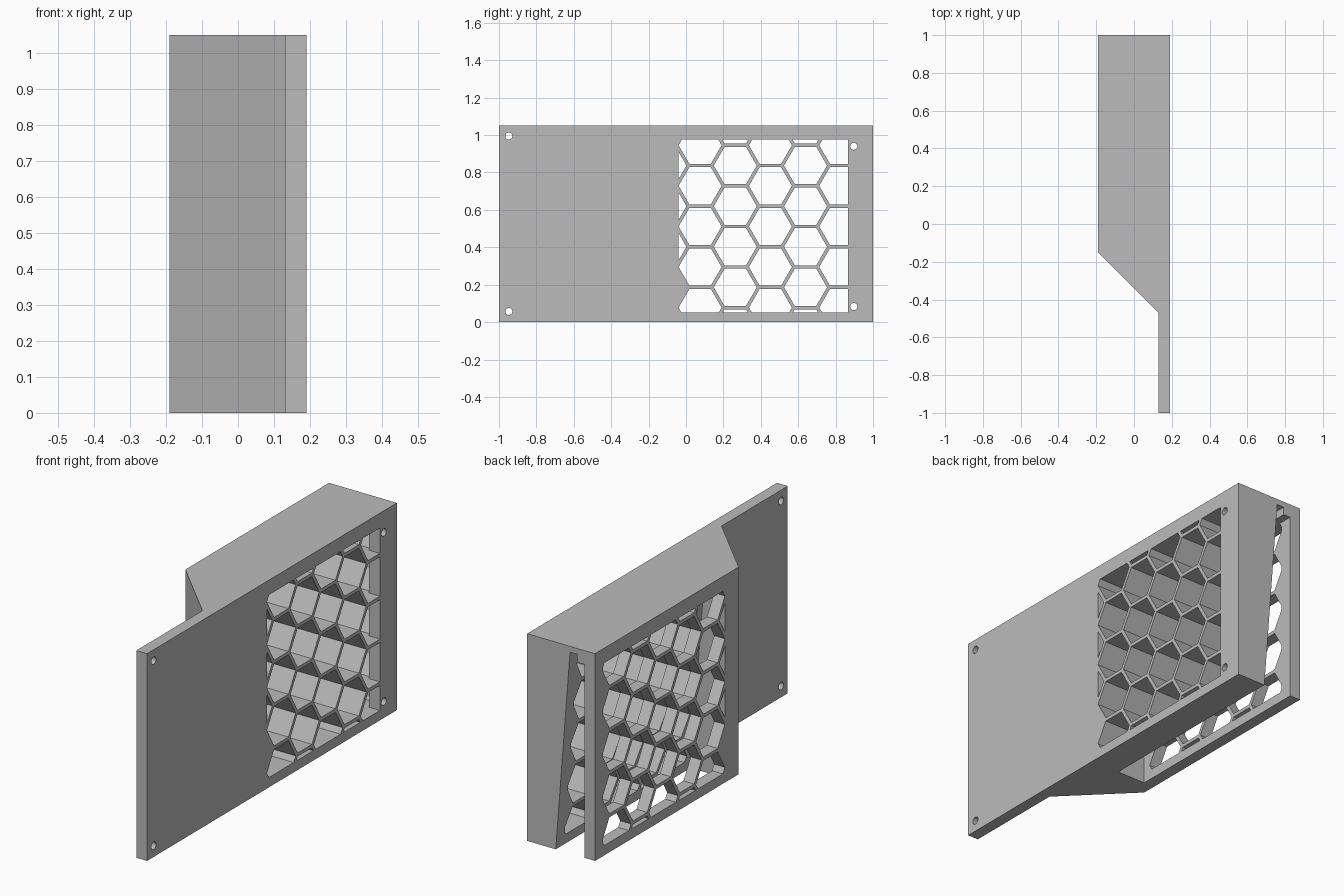
import bpy
import bmesh
from math import sin, cos, radians, sqrt

cube = bpy.data.objects.get("Cube")
if cube:
    bpy.data.objects.remove(cube)

grey = bpy.data.materials.new("plain grey")
grey.use_nodes = True
grey.diffuse_color = (0.5, 0.5, 0.5, 1)
grey.node_tree.nodes["Principled BSDF"].inputs["Base Color"].default_value = (0.5, 0.5, 0.5, 1)


def prisms(name, outlines, axis, lo, hi):
    """One object made of closed prisms, extruded along an axis."""
    bm = bmesh.new()
    for pts in outlines:
        rings = []
        for level in (lo, hi):
            ring = []
            for p in pts:
                co = list(p)
                co.insert(axis, level)
                ring.append(bm.verts.new(co))
            rings.append(ring)
        a, b = rings
        bm.faces.new(a)
        bm.faces.new(b[::-1])
        for i in range(len(pts)):
            j = (i + 1) % len(pts)
            bm.faces.new((a[i], b[i], b[j], a[j]))
    bmesh.ops.recalc_face_normals(bm, faces=bm.faces)
    mesh = bpy.data.meshes.new(name)
    bm.to_mesh(mesh)
    bm.free()
    mesh.materials.append(grey)
    obj = bpy.data.objects.new(name, mesh)
    bpy.context.collection.objects.link(obj)
    return obj


def cut(target, cutter):
    cutter.hide_render = True
    mod = target.modifiers.new("cut", "BOOLEAN")
    mod.operation = "DIFFERENCE"
    mod.solver = "EXACT"
    mod.object = cutter
    bpy.context.view_layer.objects.active = target
    bpy.ops.object.modifier_apply(modifier=mod.name)
    bpy.data.objects.remove(cutter)


def polygon(cy, cz, radius, sides):
    return [(cy + radius * cos(radians(360 * i / sides)),
             cz + radius * sin(radians(360 * i / sides))) for i in range(sides)]


def clip(pts, k, limit, sign):
    """Keep the part of a convex outline on one side of a line."""
    out = []
    for i, q in enumerate(pts):
        p = pts[i - 1]
        dp, dq = sign * (p[k] - limit), sign * (q[k] - limit)
        if dp * dq < 0:
            t = dp / (dp - dq)
            out.append(tuple(p[n] + t * (q[n] - p[n]) for n in (0, 1)))
        if dq >= 0:
            out.append(q)
    return out


def honeycomb(y_max):
    """Hexagon outlines trimmed to the window."""
    pitch = 0.217
    cells = []
    for col in range(6):
        for row in range(6):
            if col == 0 and row == 1:
                continue
            cy = -0.1125 + col * pitch * sqrt(3) / 2
            cz = -0.031 + row * pitch + (pitch / 2 if col % 2 else 0)
            pts = polygon(cy, cz, 0.115, 6)
            for k, limit, sign in ((0, -0.04, 1), (0, y_max, -1), (1, 0.05, 1), (1, 0.975, -1)):
                pts = clip(pts, k, limit, sign)
            if len(pts) > 2:
                cells.append(pts)
    return cells


# Mounting plate and duct body share one plan outline
body = prisms("duct_housing", [[(0.19, -1), (0.19, 1), (-0.19, 1), (-0.19, -0.15),
                                (0.13, -0.47), (0.13, -1)]], 2, 0, 1.05)

# Wedge slot, open at the back and the bottom
cut(body, prisms("wedge_slot", [[(0.038, -0.1), (-0.05, 1.02), (-0.09, 1.02), (-0.09, 0.98),
                                 (-0.13, 0.98), (-0.13, -0.1)]], 1, -0.08, 1.1))

# Honeycomb grilles: wider behind the plate than through it
cut(body, prisms("inner_grille", honeycomb(0.935), 0, -0.3, 0.13))
cut(body, prisms("outer_grille", honeycomb(0.865), 0, 0.12, 0.3))

# Screw holes
holes = [(-0.947, 0.057), (-0.947, 0.995), (0.897, 0.083), (0.897, 0.94)]
cut(body, prisms("screw_holes", [polygon(y, z, 0.019, 24) for y, z in holes], 0, 0.1, 0.3))
